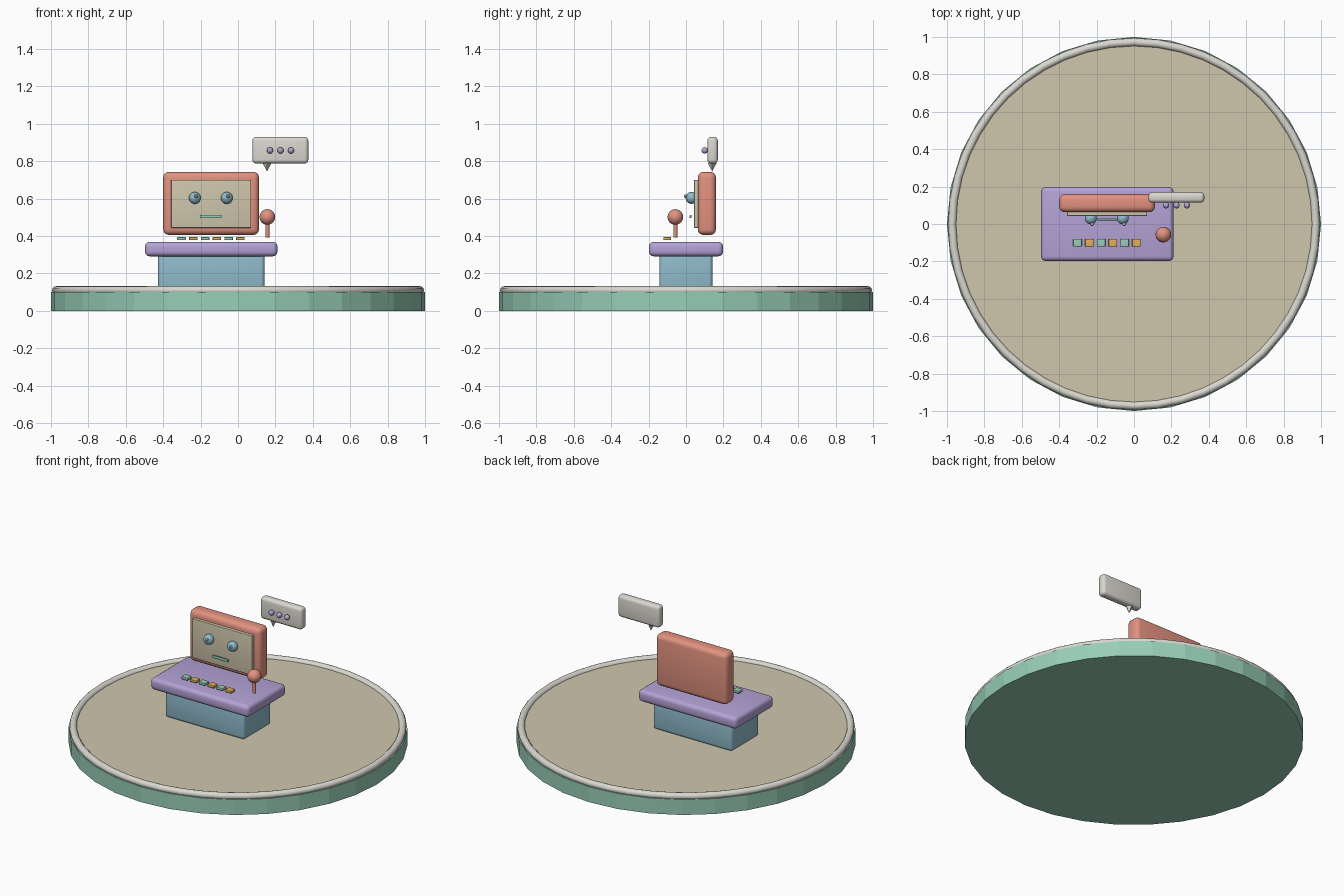
import bpy
import math
from mathutils import Vector

cube = bpy.data.objects.get("Cube")
if cube:
    bpy.data.objects.remove(cube, do_unlink=True)


def colour(name, r, g, b):
    """Make a flat material from display (sRGB) values."""
    lin = [((c / 255 + 0.055) / 1.055) ** 2.4 for c in (r, g, b)] + [1]
    m = bpy.data.materials.new(name)
    m.use_nodes = True
    m.diffuse_color = lin
    bsdf = m.node_tree.nodes["Principled BSDF"]
    bsdf.inputs["Base Color"].default_value = lin
    bsdf.inputs["Roughness"].default_value = 0.7
    return m


MINT = colour("mint", 152, 206, 184)
SAND = colour("sand", 207, 198, 172)
WHITE = colour("warm_white", 218, 216, 208)
BLUE = colour("dusty_blue", 144, 188, 204)
PURPLE = colour("lavender", 180, 163, 214)
CORAL = colour("coral", 226, 146, 128)
YELLOW = colour("amber", 226, 178, 86)


def finish(name, mat, smooth=True):
    ob = bpy.context.object
    ob.name = name
    ob.data.materials.append(mat)
    if smooth:
        bpy.ops.object.shade_smooth_by_angle(angle=math.radians(35))
    return ob


def box(name, mat, lo, hi, bevel=0.0):
    """Box between two corners, with optional rounded edges."""
    lo, hi = Vector(lo), Vector(hi)
    bpy.ops.mesh.primitive_cube_add(size=1, location=(lo + hi) / 2)
    ob = bpy.context.object
    ob.scale = hi - lo
    bpy.ops.object.transform_apply(location=False, rotation=False, scale=True)
    if bevel:
        mod = ob.modifiers.new("rounded", "BEVEL")
        mod.width, mod.segments = bevel, 4
        bpy.ops.object.modifier_apply(modifier=mod.name)
    return finish(name, mat, bool(bevel))


def ball(name, mat, radius, loc, segments=20):
    bpy.ops.mesh.primitive_uv_sphere_add(
        segments=segments, ring_count=segments // 2, radius=radius, location=loc)
    return finish(name, mat)


def rod(name, mat, radius, z0, z1, x=0, y=0, sides=32, smooth=False):
    bpy.ops.mesh.primitive_cylinder_add(
        vertices=sides, radius=radius, depth=z1 - z0, location=(x, y, (z0 + z1) / 2))
    return finish(name, mat, smooth)


# Round stage: base, floor and rim
rod("stage_base", MINT, 1.0, 0, 0.1)
rod("stage_floor", SAND, 0.965, 0.09, 0.115)
bpy.ops.mesh.primitive_torus_add(major_segments=48, minor_segments=12,
                                 major_radius=0.972, minor_radius=0.022,
                                 location=(0, 0, 0.11))
finish("stage_rim", WHITE)

# Console
box("pedestal", BLUE, (-0.428, -0.142, 0.11), (0.142, 0.142, 0.31), 0.02)
box("console_top", PURPLE, (-0.497, -0.198, 0.292), (0.211, 0.198, 0.369), 0.025)
for i in range(6):
    x = -0.302 + i * 0.063
    box(f"button_{i + 1}", YELLOW if i % 2 else MINT,
        (x - 0.023, -0.121, 0.378), (x + 0.023, -0.079, 0.395), 0.004)

# Lever
rod("lever_stick", CORAL, 0.011, 0.393, 0.48, 0.157, -0.057, 12, True)
ball("lever_knob", CORAL, 0.042, (0.157, -0.057, 0.502))

# Monitor and face
box("monitor_case", CORAL, (-0.4, 0.063, 0.406), (0.112, 0.16, 0.743), 0.03)
box("screen", SAND, (-0.358, 0.043, 0.444), (0.07, 0.07, 0.7), 0.004)
for side, x in (("right", -0.231), ("left", -0.06)):
    ball(f"{side}_eye", BLUE, 0.032, (x, 0.03, 0.604))
    ball(f"{side}_eye_glint", WHITE, 0.011, (x + 0.007, 0, 0.613), 8)
box("mouth", MINT, (-0.2, 0.02, 0.496), (-0.088, 0.029, 0.513), 0.002)

# Speech bubble with tail and dots
box("bubble", WHITE, (0.077, 0.114, 0.788), (0.376, 0.17, 0.93), 0.02)
bpy.ops.mesh.primitive_cone_add(vertices=4, radius1=0.024, depth=0.045,
                                location=(0.155, 0.14, 0.768), rotation=(math.pi, 0, 0))
finish("bubble_tail", WHITE, False)
for i in range(3):
    ball(f"bubble_dot_{i + 1}", PURPLE, 0.017, (0.171 + i * 0.056, 0.1, 0.858), 16)
